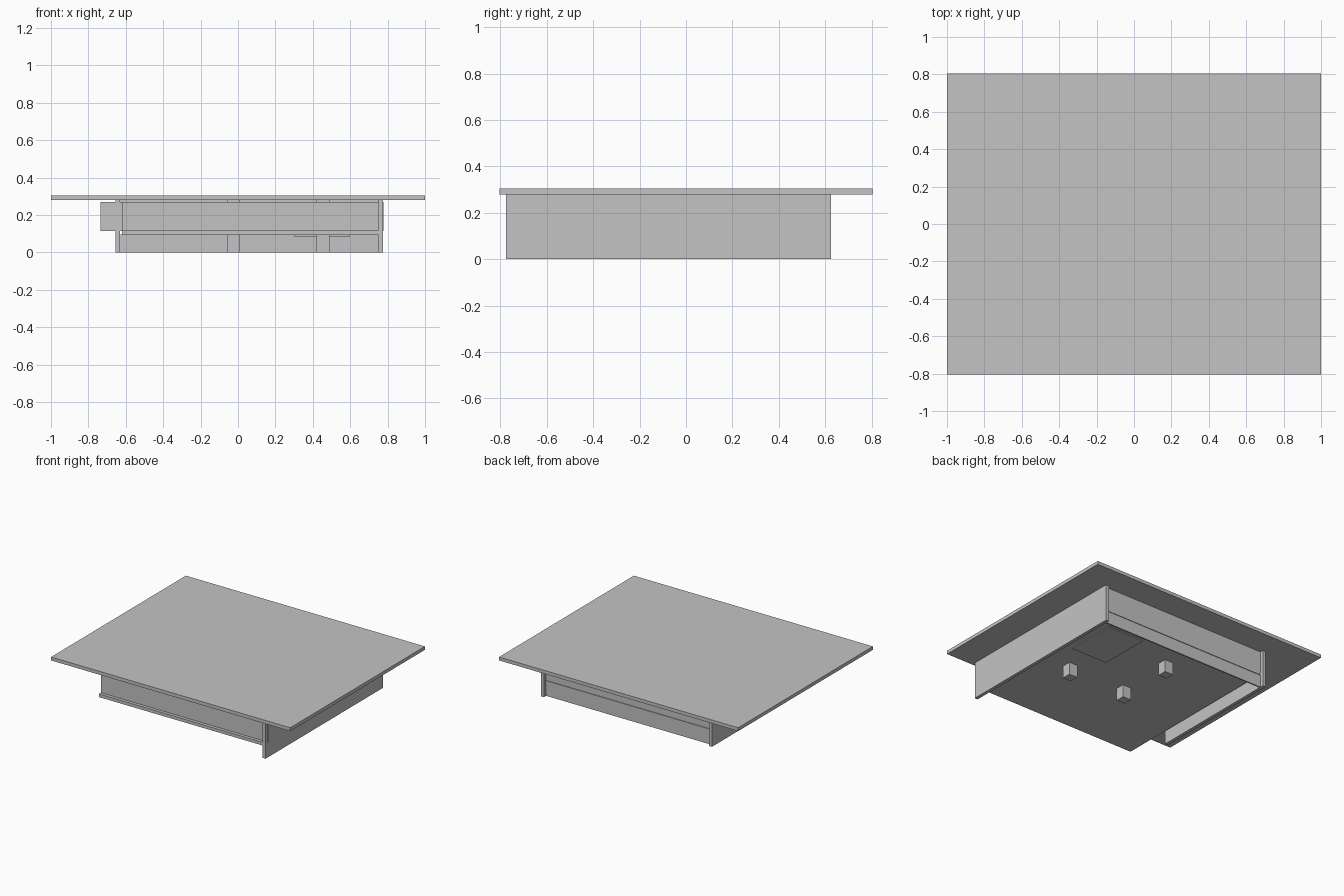
import bpy

if "Cube" in bpy.data.objects:
    bpy.data.objects.remove(bpy.data.objects["Cube"])

grey = bpy.data.materials.new("plain_grey")
grey.diffuse_color = (0.55, 0.55, 0.55, 1)
grey.use_nodes = True
grey.node_tree.nodes["Principled BSDF"].inputs["Base Color"].default_value = grey.diffuse_color


def box(name, x, y, z):
    """Axis-aligned box from (min, max) ranges."""
    bpy.ops.mesh.primitive_cube_add(size=1, location=[(a + b) / 2 for a, b in (x, y, z)])
    ob = bpy.context.object
    ob.name = name
    ob.scale = [b - a for a, b in (x, y, z)]
    bpy.ops.object.transform_apply(location=False, rotation=False, scale=True)
    ob.data.materials.append(grey)
    return ob


# Overhanging top
box("table_top", (-1, 1), (-0.805, 0.805), (0.279, 0.305))

# Side walls: full length on the right, shorter on the left
box("right_wall", (0.75, 0.775), (-0.777, 0.625), (0, 0.279))
box("left_wall", (-0.655, -0.63), (-0.42, 0.625), (0, 0.279))

# Raised floor shelf
box("floor_shelf", (-0.62, 0.752), (-0.777, 0.605), (0.093, 0.117))

# Front panel standing behind the shelf lip, its end just through the right wall
box("front_panel", (-0.62, 0.777), (-0.753, -0.746), (0.115, 0.27))

# Short panel beside the left wall
box("left_return_panel", (-0.735, -0.62), (-0.42, -0.41), (0.115, 0.27))

# Back: kick board below the shelf, panel above it
box("back_kick_board", (-0.632, 0.752), (0.59, 0.60), (0, 0.095))
box("back_panel", (-0.632, 0.752), (0.59, 0.60), (0.117, 0.279))

# Inner legs running from the ground to the top
for i, (x, y) in enumerate([(0.455, -0.14), (-0.025, -0.14), (-0.025, 0.31)]):
    box(f"leg_{i + 1}", (x - 0.035, x + 0.035), (y - 0.035, y + 0.035), (0, 0.279))

# Shallow tray showing under the shelf
box("tray", (0.30, 0.60), (0.06, 0.45), (0.086, 0.13))
